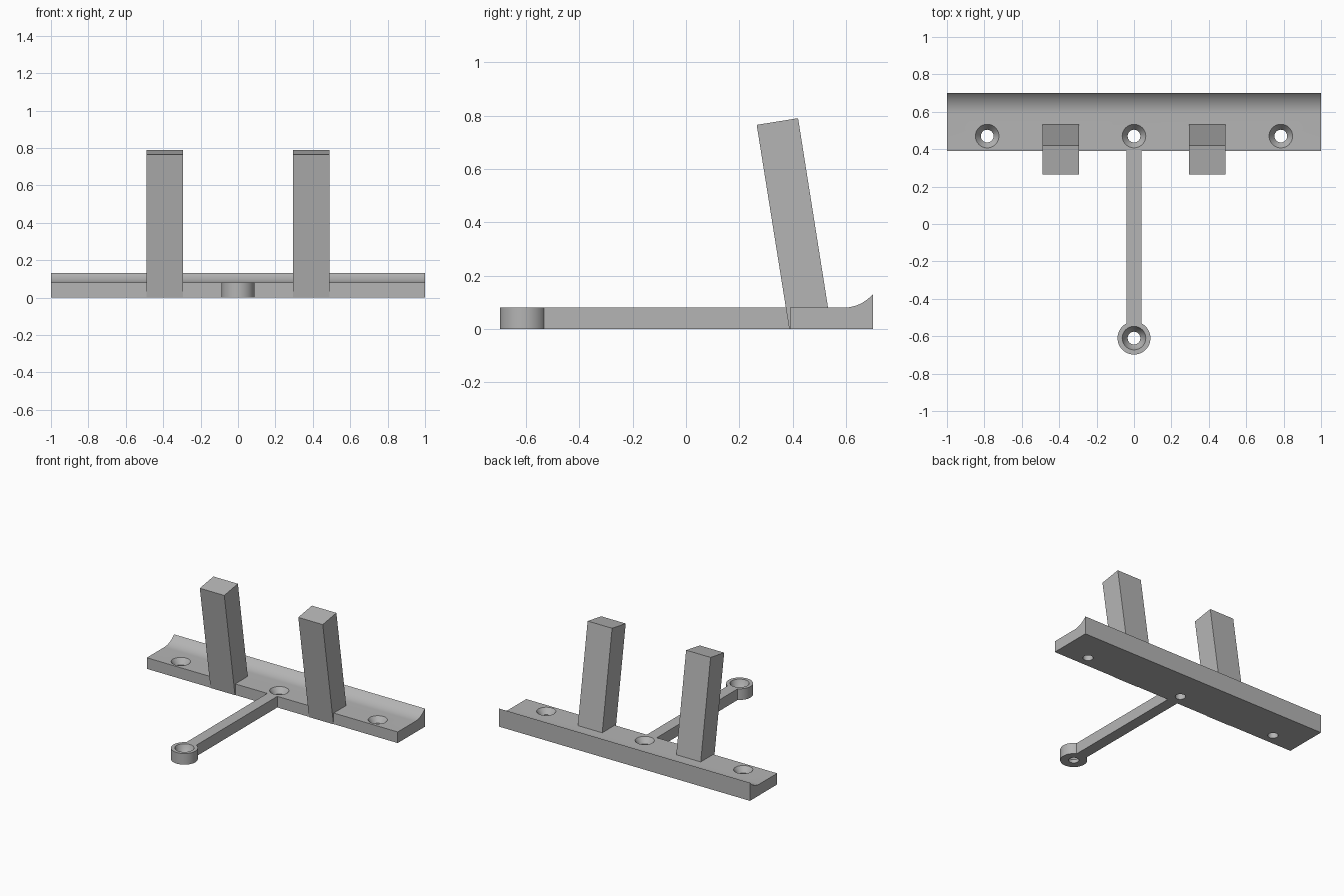
import bpy, bmesh, math
from mathutils import Vector, Matrix

if "Cube" in bpy.data.objects:
    bpy.data.objects.remove(bpy.data.objects["Cube"], do_unlink=True)

grey = bpy.data.materials.new("plain grey")
grey.use_nodes = True
GREY = (0.46, 0.46, 0.46, 1)
grey.diffuse_color = GREY
grey.node_tree.nodes["Principled BSDF"].inputs["Base Color"].default_value = GREY


def finish(name, bm):
    bmesh.ops.recalc_face_normals(bm, faces=bm.faces[:])
    mesh = bpy.data.meshes.new(name)
    bm.to_mesh(mesh)
    bm.free()
    mesh.materials.append(grey)
    ob = bpy.data.objects.new(name, mesh)
    bpy.context.collection.objects.link(ob)
    return ob


def activate(ob):
    bpy.ops.object.select_all(action="DESELECT")
    ob.select_set(True)
    bpy.context.view_layer.objects.active = ob


def smooth(ob):
    activate(ob)
    bpy.ops.object.shade_smooth_by_angle(angle=math.radians(20))


def extrude_x(name, profile, x0, x1):
    """Extrude a (y, z) outline along x."""
    bm = bmesh.new()
    face = bm.faces.new([bm.verts.new((x0, y, z)) for y, z in profile])
    moved = bmesh.ops.extrude_face_region(bm, geom=[face])["geom"]
    verts = [g for g in moved if isinstance(g, bmesh.types.BMVert)]
    bmesh.ops.translate(bm, verts=verts, vec=(x1 - x0, 0, 0))
    return finish(name, bm)


def lathe(name, profile, x, y, closed, steps=48):
    """Revolve an (r, z) profile about a vertical axis."""
    bm = bmesh.new()
    verts = [bm.verts.new((r, 0, z)) for r, z in profile]
    edges = [bm.edges.new(p) for p in zip(verts, verts[1:])]
    if closed:
        edges.append(bm.edges.new((verts[-1], verts[0])))
    bmesh.ops.spin(bm, geom=verts + edges, cent=(0, 0, 0), axis=(0, 0, 1),
                   angle=math.tau, steps=steps)
    bmesh.ops.remove_doubles(bm, verts=bm.verts[:], dist=1e-5)
    bmesh.ops.translate(bm, verts=bm.verts[:], vec=(x, y, 0))
    return finish(name, bm)


TOP = 0.08
HOLE, SINK = 0.034, 0.063

# Base bar with a concave lip along the back
FRONT, BACK = 0.39, 0.70
radius, sweep = 0.146, math.radians(49)
start = BACK - radius * math.sin(sweep)
cove = [(start + radius * math.sin(sweep * i / 12),
         TOP + radius * (1 - math.cos(sweep * i / 12))) for i in range(13)]
base = extrude_x("base_bar", [(FRONT, 0), (FRONT, TOP)] + cove + [(BACK, 0)], -1, 1)

# Countersunk screw holes through the bar
for x in (-0.785, 0, 0.785):
    cutter = lathe("hole_cutter", [(0, -0.02), (HOLE, -0.02), (HOLE, 0.04),
                                   (SINK, TOP), (SINK, 0.1), (0, 0.1)], x, 0.47, False)
    mod = base.modifiers.new("hole", "BOOLEAN")
    mod.operation, mod.solver, mod.object = "DIFFERENCE", "EXACT", cutter
    activate(base)
    bpy.ops.object.modifier_apply(modifier=mod.name)
    bpy.data.objects.remove(cutter, do_unlink=True)
smooth(base)

# Two posts leaning forward
lean = [(0.387, 0), (0.265, 0.765), (0.42, 0.79), (0.545, 0)]
for side, x in (("left", 0.295), ("right", -0.49)):
    extrude_x(side + "_post", lean, x, x + 0.195)

# Arm and its countersunk eyelet
extrude_x("arm", [(-0.535, 0), (-0.535, TOP), (FRONT, TOP), (FRONT, 0)], -0.04, 0.04)
eyelet = lathe("arm_eyelet", [(0.088, 0), (0.088, TOP), (SINK, TOP), (0.05, 0.045),
                              (HOLE, 0.025), (HOLE, 0)], 0, -0.61, True)
smooth(eyelet)
